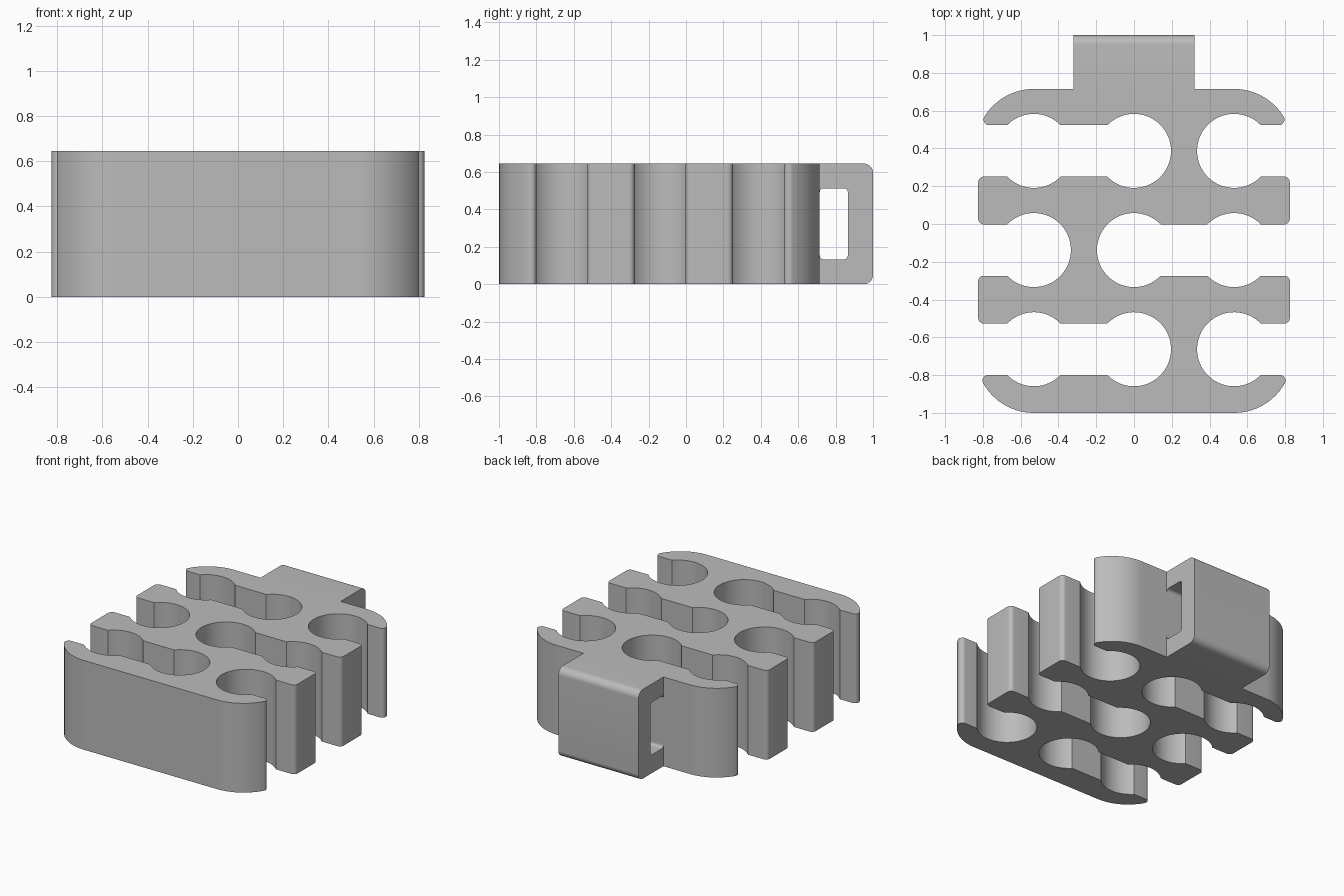
import bpy, bmesh
from math import sin, cos, asin, atan2, sqrt, pi, radians, ceil

if "Cube" in bpy.data.objects:
    bpy.data.objects.remove(bpy.data.objects["Cube"])

H = 0.645                        # block height
R, HALF = 0.196, 0.136           # cable hole radius, half slot width
PITCH = 0.53                     # hole spacing in x
ROWS = (-0.663, -0.138, 0.387)   # slot centre lines, front to back
BACK = 0.715                     # back of body, where the tab starts
FIN_X, FIL = 0.825, 0.03         # fin end and its corner radius
CAP_R = 0.308                    # big corner radius of the end bars

plastic = bpy.data.materials.new("grey plastic")
plastic.diffuse_color = (0.5, 0.5, 0.5, 1)
plastic.use_nodes = True
plastic.node_tree.nodes["Principled BSDF"].inputs["Base Color"].default_value = plastic.diffuse_color


def arc(cx, cy, r, a0, a1, step=radians(5)):
    n = max(2, ceil(abs(a1 - a0) / step))
    return [(cx + r * cos(a0 + (a1 - a0) * i / n),
             cy + r * sin(a0 + (a1 - a0) * i / n)) for i in range(n + 1)]


def cavity(yc, holes):
    """Slot entered from +x with bulging holes, listed outer to inner."""
    a = asin(HALF / R)
    pts = []
    for x in holes[:-1]:
        pts += arc(x, yc, R, -a, a - pi)
    pts += arc(holes[-1], yc, R, -a, a - 2 * pi)
    for x in reversed(holes[:-1]):
        pts += arc(x, yc, R, pi - a, a)
    return pts


def fin(y0, y1):
    """Rounded end of a fin between two slots."""
    x = FIN_X - FIL
    return arc(x, y0 + FIL, FIL, -pi / 2, 0, 0.2) + arc(x, y1 - FIL, FIL, 0, pi / 2, 0.2)


def cap(outer, inner):
    """Curved horn of an end bar, from the slot edge to the outer face (back orientation)."""
    cy = outer - CAP_R
    dy = inner + FIL - cy
    dx = sqrt((CAP_R - FIL) ** 2 - dy ** 2)
    t = atan2(dy, dx)
    return arc(PITCH + dx, cy + dy, FIL, -pi / 2, t, 0.2) + arc(PITCH, cy, CAP_R, t, pi / 2)[1:]


def side(holes_per_row):
    """Right-hand outline, front to back."""
    a, b, c = ROWS
    pts = [(x, -y) for x, y in reversed(cap(1.0, -(a - HALF)))]
    pts += cavity(a, holes_per_row[0]) + fin(a + HALF, b - HALF)
    pts += cavity(b, holes_per_row[1]) + fin(b + HALF, c - HALF)
    pts += cavity(c, holes_per_row[2]) + cap(BACK, c + HALF)
    return pts


def prism(name, points, vec):
    """Extrude a closed 3D outline along vec."""
    bm = bmesh.new()
    face = bm.faces.new([bm.verts.new(p) for p in points])
    ext = bmesh.ops.extrude_face_region(bm, geom=[face], use_keep_orig=True)
    bmesh.ops.translate(bm, vec=vec,
                        verts=[g for g in ext["geom"] if isinstance(g, bmesh.types.BMVert)])
    bmesh.ops.recalc_face_normals(bm, faces=bm.faces)
    me = bpy.data.meshes.new(name)
    bm.to_mesh(me)
    bm.free()
    me.materials.append(plastic)
    ob = bpy.data.objects.new(name, me)
    bpy.context.collection.objects.link(ob)
    bpy.ops.object.select_all(action='DESELECT')
    ob.select_set(True)
    bpy.context.view_layer.objects.active = ob
    bpy.ops.object.shade_smooth_by_angle(angle=radians(30))
    return ob


# Slotted body: the connecting web alternates sides from row to row
short, deep = [PITCH], [PITCH, 0.0]
right = side([short, deep, short])
left = [(-x, y) for x, y in reversed(side([deep, short, deep]))]
prism("slotted_body", [(x, y, 0) for x, y in right + left], (0, 0, H))

# Strap tab: C-shaped loop in the y-z plane closing against the body
E, F = 0.05, 0.02                     # outer and window corner radii
W0, W1, WY = 0.133, 0.513, 0.865      # window bottom, top and back
loop = [(BACK, 0)]
loop += arc(1 - E, E, E, -pi / 2, 0, 0.15) + arc(1 - E, H - E, E, 0, pi / 2, 0.15)
loop += [(BACK, H)]
loop += arc(BACK + F, W1 - F, F, pi, pi / 2, 0.3) + arc(WY - F, W1 - F, F, pi / 2, 0, 0.3)
loop += arc(WY - F, W0 + F, F, 0, -pi / 2, 0.3) + arc(BACK + F, W0 + F, F, -pi / 2, -pi, 0.3)
prism("strap_tab", [(-0.32, y, z) for y, z in loop], (0.64, 0, 0))
